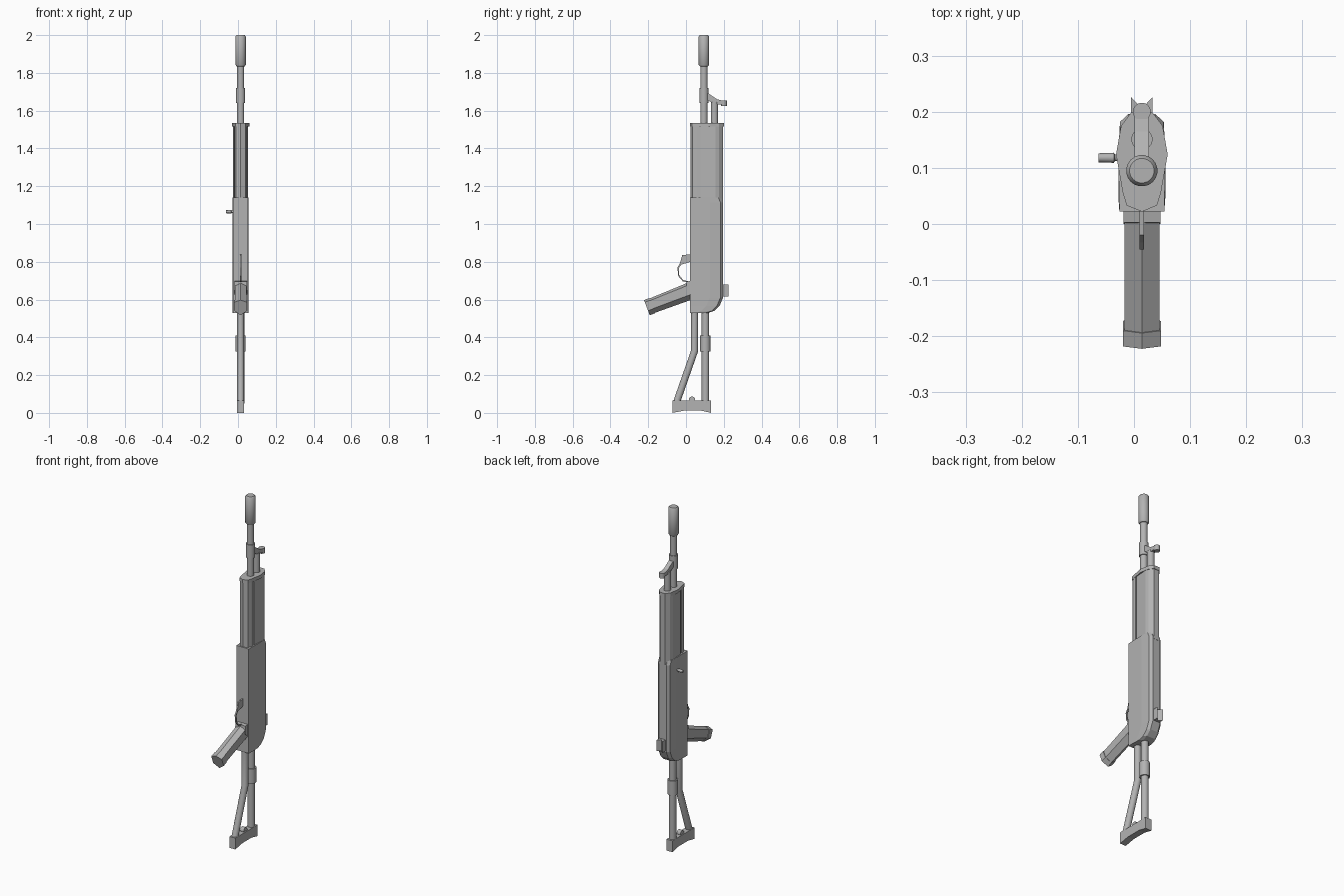
import bpy, bmesh, math
from mathutils import Vector

cube = bpy.data.objects.get("Cube")
if cube:
    bpy.data.objects.remove(cube, do_unlink=True)

CX = 0.014   # mirror plane of the model
grey = bpy.data.materials.new("plain grey")
grey.use_nodes = True
colour = (0.45, 0.45, 0.45, 1)
grey.diffuse_color = colour
grey.node_tree.nodes["Principled BSDF"].inputs["Base Color"].default_value = colour


def finish(name, bm, smooth=False):
    bmesh.ops.recalc_face_normals(bm, faces=bm.faces)
    mesh = bpy.data.meshes.new(name)
    bm.to_mesh(mesh)
    bm.free()
    mesh.materials.append(grey)
    ob = bpy.data.objects.new(name, mesh)
    bpy.context.collection.objects.link(ob)
    if smooth:
        bpy.ops.object.select_all(action='DESELECT')
        bpy.context.view_layer.objects.active = ob
        ob.select_set(True)
        bpy.ops.object.shade_smooth_by_angle(angle=math.radians(40))
    return ob


def loft(name, rings, smooth=False):
    """Skin a list of equal-length point rings and close both ends."""
    bm = bmesh.new()
    loops = [[bm.verts.new(p) for p in ring] for ring in rings]
    n = len(loops[0])
    for a, b in zip(loops, loops[1:]):
        for i in range(n):
            j = (i + 1) % n
            bm.faces.new((a[i], a[j], b[j], b[i]))
    bm.faces.new(loops[0])
    bm.faces.new(loops[-1])
    return finish(name, bm, smooth)


def section(half, z):
    """Mirror (half width, y) points into a closed ring at height z."""
    right = [(CX + w, y, z) for w, y in half]
    left = [(CX - w, y, z) for w, y in reversed(half) if w > 0]
    return right + left


def column(name, half, z0, z1):
    return loft(name, [section(half, z0), section(half, z1)])


def plate(name, outline, width):
    """Extrude a (y, z) side outline across x."""
    return loft(name, [[(CX + s * width / 2, y, z) for y, z in outline] for s in (-1, 1)])


def turned(name, y, stations, sides=20):
    """Upright round part from (radius, z) stations."""
    turn = [2 * math.pi * (i + 0.5) / sides for i in range(sides)]
    return loft(name, [[(CX + r * math.cos(a), y + r * math.sin(a), z) for a in turn]
                       for r, z in stations], True)


def tube(name, path, radius, sides=16):
    """Round bar along a bent (y, z) path, mitred at each bend."""
    pts = [Vector((CX, y, z)) for y, z in path]
    rings = []
    for i, p in enumerate(pts):
        before = (p - pts[i - 1]).normalized() if i else None
        after = (pts[i + 1] - p).normalized() if i < len(pts) - 1 else None
        before, after = before or after, after or before
        t = (before + after).normalized()
        side = t.cross(Vector((1, 0, 0))) / max(0.5, t.dot(before))
        rings.append([p + radius * (math.cos(a) * Vector((1, 0, 0)) + math.sin(a) * side)
                      for a in [2 * math.pi * k / sides for k in range(sides)]])
    return loft(name, rings, True)


# Barrel, muzzle sleeve and gas tube
BARREL_Y = 0.095
turned("barrel", BARREL_Y, [(0.019, 1.5), (0.019, 1.86)])
turned("muzzle_sleeve", BARREL_Y, [(0.022, 1.835), (0.028, 1.843), (0.028, 1.992), (0.022, 2.0)])
turned("sight_collar", BARREL_Y, [(0.024, 1.64), (0.024, 1.72)])
turned("gas_tube", 0.151, [(0.019, 1.5), (0.019, 1.645)])

# Front sight
plate("sight_arm", [(0.10, 1.69), (0.12, 1.69), (0.165, 1.66), (0.2, 1.652), (0.2, 1.632),
                    (0.15, 1.635), (0.10, 1.665)], 0.026)
turned("front_sight", 0.2, [(0.016, 1.625), (0.016, 1.655)])

# Handguard: rear body, core in the groove, faceted forend and end plate
column("handguard", [(0.034, 0.078), (0.040, 0.155), (0.034, 0.175), (0.016, 0.197)], 1.1, 1.52)
column("handguard_core", [(0.029, 0.05), (0.029, 0.1)], 1.1, 1.52)
column("forend", [(0, 0.025), (0.025, 0.035), (0.033, 0.056), (0.033, 0.068)], 1.1, 1.52)
column("handguard_end_plate", [(0, 0.022), (0.027, 0.033), (0.034, 0.056), (0.046, 0.124),
                               (0.037, 0.175), (0.018, 0.2)], 1.515, 1.535)

# Receiver with rounded lower rear corner
rings = []
for z, back in [(0.53, 0.12), (0.54, 0.15), (0.567, 0.178), (0.61, 0.196),
                (1.115, 0.196), (1.14, 0.185)]:
    rings.append(section([(0.040, 0.022), (0.042, back - 0.07), (0.039, back - 0.014),
                          (0.024, back)], z))
loft("receiver", rings)

# Rear sight with a notch
half_sight = [(0.0, 0.206), (0.019, 0.226), (0.019, 0.185)]
column("rear_sight", half_sight, 0.615, 0.68)

# Bolt handle on the right side
handle = []
for x, r in [(-0.02, 0.006), (-0.034, 0.006), (-0.036, 0.009), (-0.063, 0.008)]:
    handle.append([(x, 0.118 + r * math.cos(a), 1.065 + r * math.sin(a))
                   for a in [math.pi * k / 6 for k in range(12)]])
loft("bolt_handle", handle, True)

# Pistol grip: six-sided section swept down and forward, with an end cap
start, end = Vector((CX, 0.035, 0.65)), Vector((CX, -0.207, 0.557))
along = (end - start).normalized()
up = along.cross(Vector((1, 0, 0)))
if up.z < 0:
    up = -up


def grip_ring(distance, width, height):
    centre = start + along * distance
    shape = [(0, 1), (1, 0.72), (1, -0.4), (0, -1), (-1, -0.4), (-1, 0.72)]
    return [centre + Vector((width * u, 0, 0)) + up * height * v for u, v in shape]


length = (end - start).length
loft("pistol_grip", [grip_ring(0, 0.031, 0.046), grip_ring(length - 0.01, 0.031, 0.04)])
loft("grip_cap", [grip_ring(length - 0.03, 0.034, 0.043), grip_ring(length, 0.034, 0.043)])
plate("grip_neck", [(0.03, 0.7), (0.003, 0.695), (0.0, 0.65), (0.03, 0.62)], 0.066)

# Trigger guard: thin strap with a solid upper web
guard = [(0.025, 0.84), (-0.02, 0.835), (-0.033, 0.79), (-0.045, 0.77), (-0.042, 0.725),
         (-0.018, 0.697), (0.01, 0.69)]
inner = [(0.01, 0.697), (-0.015, 0.704), (-0.036, 0.73), (-0.038, 0.768), (-0.025, 0.785),
         (0.025, 0.8)]
plate("trigger_guard", guard + inner, 0.008)

# Skeleton stock
tube("stock_main_tube", [(0.103, 0.05), (0.103, 0.56)], 0.02)
tube("stock_brace", [(-0.052, 0.05), (0.046, 0.33), (0.046, 0.56)], 0.0185)
turned("stock_collar", 0.102, [(0.027, 0.325), (0.027, 0.41)])

# Butt plate with hollowed end and a small sling knob
plate("butt_plate", [(-0.072, 0.066), (0.133, 0.066), (0.133, 0.0), (0.08, 0.012),
                     (-0.01, 0.012), (-0.072, 0.0)], 0.038)
knob = []
for s in (-1, 1):
    knob.append([(CX + s * 0.012, 0.032 + 0.017 * math.cos(a), 0.07 + 0.017 * math.sin(a))
                 for a in [math.pi * k / 6 for k in range(12)]])
loft("sling_knob", knob, True)
